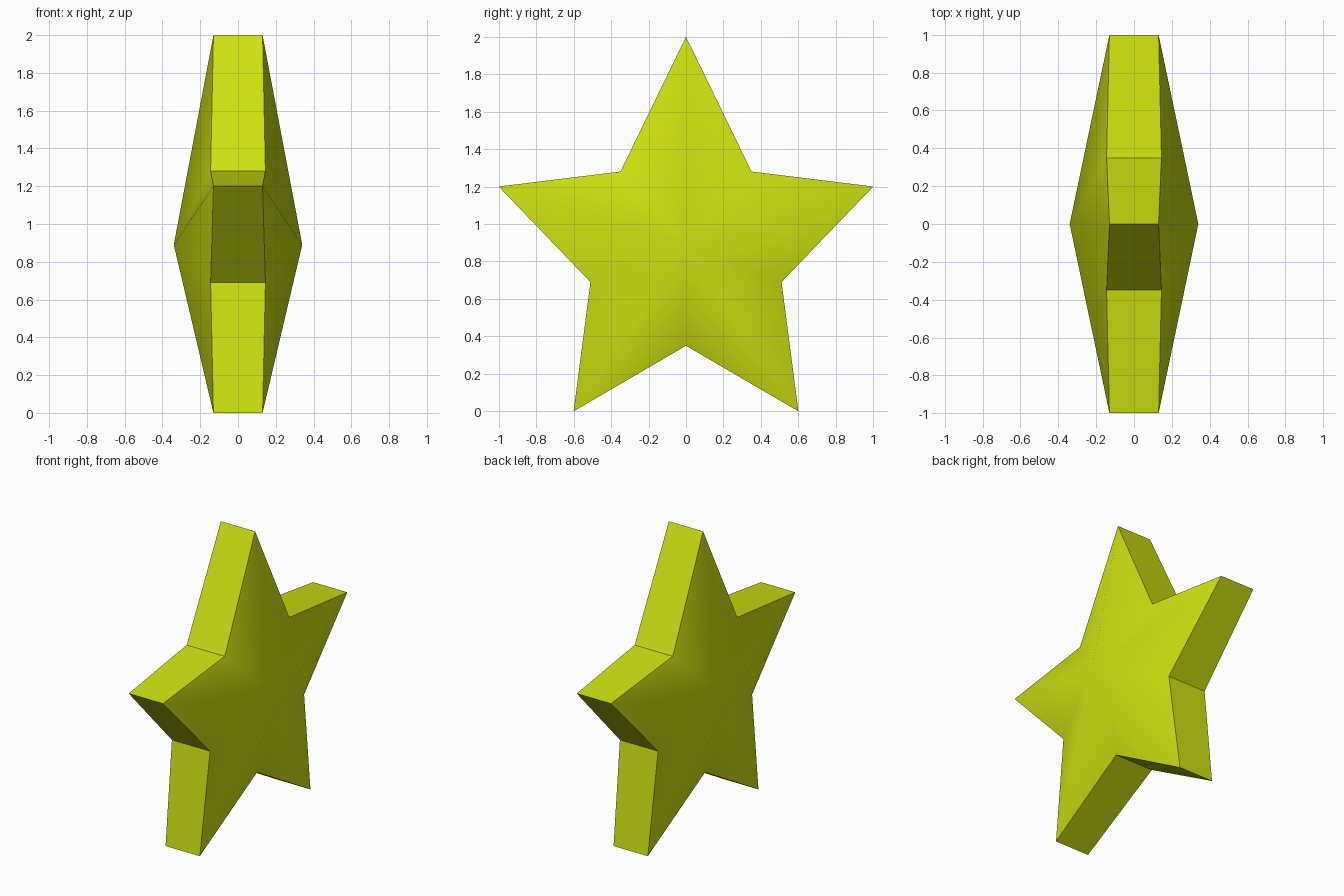
import bpy, bmesh, math

if "Cube" in bpy.data.objects:
    bpy.data.objects.remove(bpy.data.objects["Cube"])

# Star outline (y, z), right half from top tip down to the bottom notch
half = [(0, 2.0), (0.35, 1.28), (1.0, 1.2), (0.51, 0.69), (0.6, 0.0), (0, 0.35)]
outline = half + [(-y, z) for y, z in reversed(half[1:-1])]
TIP, NOTCH, APEX, CENTRE_Z = 0.13, 0.145, 0.34, 0.89

bm = bmesh.new()

# Two rims, slightly thicker at the notches, each with a raised centre point
rims = {}
for s in (1, -1):
    rims[s] = [bm.verts.new((s * (NOTCH if i % 2 else TIP), y, z))
               for i, (y, z) in enumerate(outline)]
    apex = bm.verts.new((s * APEX, 0, CENTRE_Z))
    for i in range(10):
        bm.faces.new((apex, rims[s][i], rims[s][(i + 1) % 10]))

# Side walls
for i in range(10):
    j = (i + 1) % 10
    bm.faces.new((rims[1][i], rims[1][j], rims[-1][j], rims[-1][i]))
bmesh.ops.recalc_face_normals(bm, faces=bm.faces)

mesh = bpy.data.meshes.new("star")
bm.to_mesh(mesh)
bm.free()
star = bpy.data.objects.new("star", mesh)
bpy.context.collection.objects.link(star)

# Yellow-green colour
mat = bpy.data.materials.new("lime_yellow")
mat.diffuse_color = (0.62, 0.75, 0.005, 1)
mat.use_nodes = True
mat.node_tree.nodes["Principled BSDF"].inputs["Base Color"].default_value = mat.diffuse_color
mesh.materials.append(mat)

# Soft ridges on the faces, crisp rim
bpy.context.view_layer.objects.active = star
star.select_set(True)
bpy.ops.object.shade_smooth_by_angle(angle=math.radians(50))
